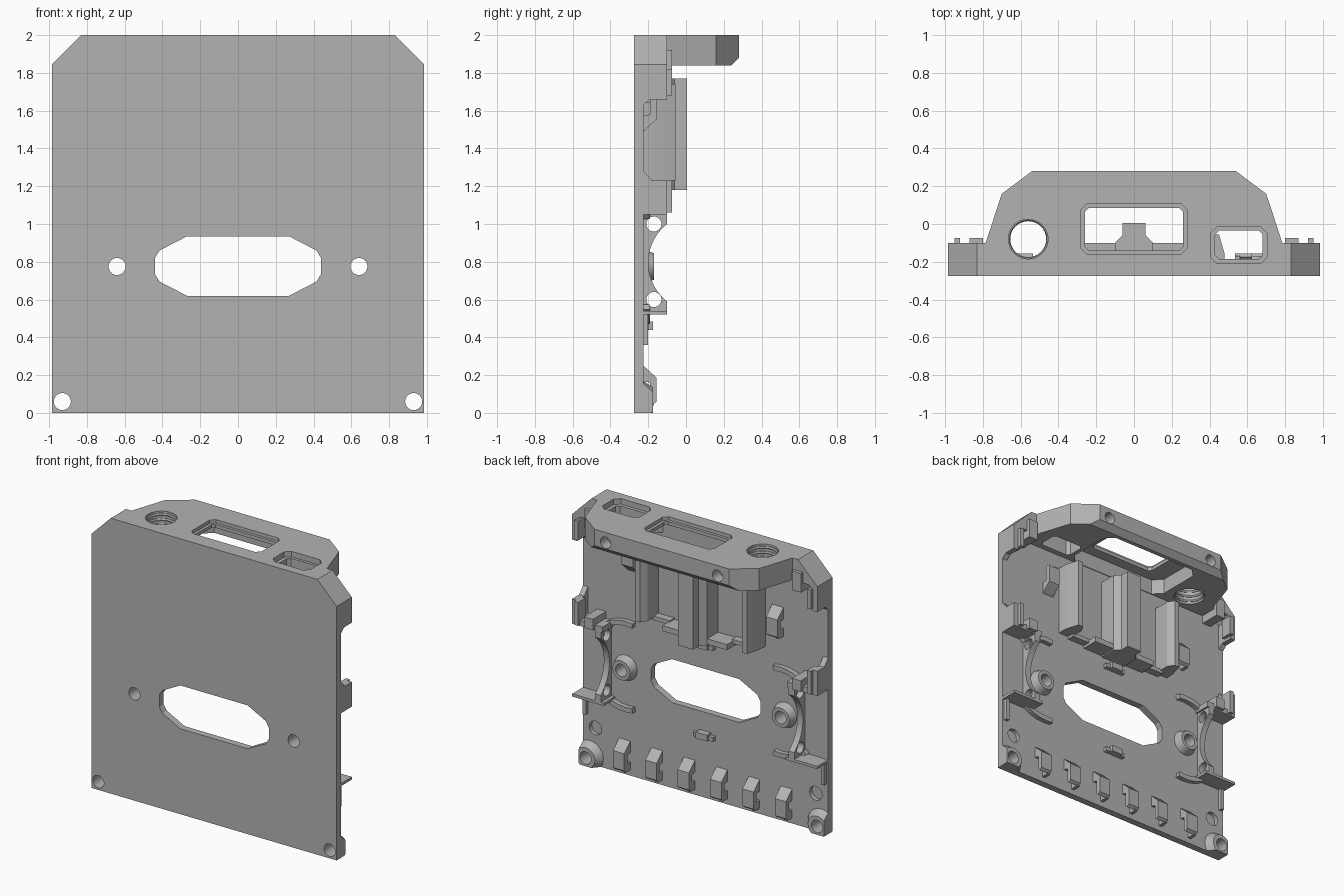
import bpy, bmesh
from math import radians, cos, sin, pi
from mathutils import Matrix

if "Cube" in bpy.data.objects:
    bpy.data.objects.remove(bpy.data.objects["Cube"])

grey = bpy.data.materials.new("grey plastic")
grey.use_nodes = True
grey.diffuse_color = (0.45, 0.45, 0.45, 1)
grey.node_tree.nodes["Principled BSDF"].inputs["Base Color"].default_value = (0.45, 0.45, 0.45, 1)

BACK = -0.225    # rear surface of the plate
SINK = -0.235    # parts overlap the plate slightly


def finish(name, bm):
    bmesh.ops.recalc_face_normals(bm, faces=bm.faces)
    me = bpy.data.meshes.new(name)
    bm.to_mesh(me)
    bm.free()
    me.materials.append(grey)
    ob = bpy.data.objects.new(name, me)
    bpy.context.collection.objects.link(ob)
    return ob


def prism(name, pts, axis, a, b):
    """Extrude a 2D profile along an axis from a to b."""
    place = {"x": lambda p, t: (t, p[0], p[1]),
             "y": lambda p, t: (p[0], t, p[1]),
             "z": lambda p, t: (p[0], p[1], t)}[axis]
    bm = bmesh.new()
    lo = [bm.verts.new(place(p, a)) for p in pts]
    hi = [bm.verts.new(place(p, b)) for p in pts]
    bm.faces.new(lo)
    bm.faces.new(hi)
    for i in range(len(pts)):
        j = (i + 1) % len(pts)
        bm.faces.new((lo[i], lo[j], hi[j], hi[i]))
    return finish(name, bm)


def rect(x0, x1, y0, y1, c=0):
    if not c:
        return [(x0, y0), (x1, y0), (x1, y1), (x0, y1)]
    return [(x0 + c, y0), (x1 - c, y0), (x1, y0 + c), (x1, y1 - c),
            (x1 - c, y1), (x0 + c, y1), (x0, y1 - c), (x0, y0 + c)]


def box(name, x0, x1, y0, y1, z0, z1):
    return prism(name, rect(x0, x1, y0, y1), "z", z0, z1)


def cone(name, x, z, y0, y1, r0, r1):
    """Round frustum lying along y."""
    bm = bmesh.new()
    bmesh.ops.create_cone(bm, cap_ends=True, segments=32, radius1=r0, radius2=r1, depth=y1 - y0,
                          matrix=Matrix.Translation((x, (y0 + y1) / 2, z)) @ Matrix.Rotation(radians(-90), 4, "X"))
    return finish(name, bm)


def circle(x, y, r, n=32):
    return [(x + r * cos(2 * pi * i / n), y + r * sin(2 * pi * i / n)) for i in range(n)]


def apply(ob, mod):
    with bpy.context.temp_override(object=ob, active_object=ob, selected_objects=[ob]):
        bpy.ops.object.modifier_apply(modifier=mod.name)


def cut(ob, cutter, op="DIFFERENCE"):
    mod = ob.modifiers.new("cut", "BOOLEAN")
    mod.operation, mod.solver, mod.object = op, "EXACT", cutter
    apply(ob, mod)
    bpy.data.objects.remove(cutter)


def mirror(ob):
    mod = ob.modifiers.new("mirror", "MIRROR")
    mod.use_mirror_merge = False
    apply(ob, mod)
    return ob


# Main plate with its openings
plate = prism("main_plate", [(-.985, 0), (.985, 0), (.985, 1.845), (.83, 2), (-.83, 2), (-.985, 1.845)],
              "y", -.275, BACK)
half = [(.27, .62), (.415, .695), (.44, .735), (.44, .82), (.415, .86), (.27, .935)]
slot = half + [(-x, z) for x, z in reversed(half)]
cut(plate, prism("slot_cutter", slot, "y", -.3, 0))
for s in (-1, 1):
    cut(plate, cone("hole_cutter", s * .64, .775, -.3, 0, .045, .045))
    cut(plate, cone("hole_cutter", s * .93, .06, -.3, 0, .045, .045))
    cut(plate, cone("recess_cutter", s * .885, .27, -.255, 0, .05, .05))

# Hollow screw bosses
for name, x, z, y1, r0, r1 in (("middle_bosses", .64, .775, -.17, .095, .07),
                               ("corner_bosses", .93, .06, -.175, .115, .075)):
    boss = cone(name, x, z, SINK, y1, r0, r1)
    cut(boss, box("bounds", 0, .985, -.3, 0, 0, 1), "INTERSECT")
    cut(boss, cone("hole_cutter", x, z, -.3, 0, .045, .045))
    mirror(boss)

# Top flange with connector openings and a pocket beneath
outline = [(.82, -.275), (.82, -.1), (.785, -.1), (.7, .16), (.54, .28)]
outline += [(-x, y) for x, y in reversed(outline)]
flange = prism("top_flange", outline, "z", 1.84, 2)
cut(flange, prism("edge_cutter", [(.24, 1.84), (.29, 1.89), (.29, 1.8), (.24, 1.8)], "x", -1, 1))
cut(flange, prism("pocket_cutter", rect(-.4, .4, -.22, .21, .06), "z", 1.8, 1.95))
cut(flange, prism("window_cutter", rect(-.26, .26, -.14, .085, .02), "z", 1.8, 2.1))
cut(flange, prism("window_lip_cutter", rect(-.28, .28, -.16, .105, .03), "z", 1.975, 2.1))
cut(flange, prism("port_cutter", rect(.43, .68, -.185, -.035, .02), "z", 1.8, 2.1))
cut(flange, prism("port_lip_cutter", rect(.405, .705, -.21, -.015, .035), "z", 1.96, 2.1))
cut(flange, prism("jack_cutter", circle(-.56, -.08, .105), "z", 1.8, 2.1))
for s in (-1, 1):
    cut(flange, cone("screw_cutter", s * .45, 1.925, .2, .3, .042, .042))

# Thread ridges in the round opening
for i in range(4):
    bpy.ops.mesh.primitive_torus_add(location=(-.56, -.08, 1.865 + i * .037), major_radius=.106,
                                     minor_radius=.011, major_segments=32, minor_segments=6)
    ring = bpy.context.object
    ring.name = "thread_ridge"
    ring.data.materials.append(grey)

# Upper corner walls and lower edge walls
mirror(prism("upper_corner_walls", [(.78, 2), (.83, 2), (.985, 1.845), (.985, 1.66), (.945, 1.66),
                                    (.945, 1.81), (.92, 1.84), (.78, 1.84)], "y", SINK, -.1))
mirror(prism("upper_wall_ramps", [(SINK, 1.62), (BACK, 1.63), (-.18, 1.67), (-.1, 1.67), (-.1, 1.7), (SINK, 1.7)],
             "x", .945, .985))
mirror(prism("lower_edge_walls", [(SINK, 1.05), (-.1, 1.05), (-.1, 1.23), (-.18, 1.23), (BACK, 1.28), (SINK, 1.28)],
             "x", .945, .985))
mirror(box("upper_shelves", .74, .985, SINK, -.1, 1.05, 1.09))
for name, x0, x1, y0, z0, z1 in (("upper_tabs", .8, .87, SINK, 1.78, 1.92), ("upper_lips", .92, .95, -.16, 1.68, 1.82),
                                 ("lower_tabs", .8, .87, SINK, 1.06, 1.14), ("lower_lips", .92, .95, -.16, 1.06, 1.23)):
    mirror(box(name, x0, x1, y0, -.075, z0, z1))

# Side brackets with a concave edge and two holes
arc = [(.06 - .26 * cos(radians(a)), .795 + .26 * sin(radians(a))) for a in range(-52, 53, 8)]
bracket = prism("side_brackets", [(SINK, .52), (-.1, .52)] + arc + [(-.1, 1.06), (SINK, 1.06)], "x", .755, .8)
for z in (.6, 1):
    cut(bracket, prism("hole_cutter", circle(-.17, z, .04, 24), "x", .7, .9))
mirror(bracket)
mirror(box("lower_shelves", .73, .985, SINK, -.1, .52, .54))
mirror(box("edge_bars", .945, .97, SINK, -.2, .36, .53))

# Curved ridges above and below the middle bosses
for name, s in (("upper_ridges", 1), ("lower_ridges", -1)):
    angles = [radians(a) for a in range(50, 101, 10)]
    ridge = [(.62 + r * cos(a), .8 + s * r * sin(a))
             for r, seq in ((.33, angles), (.295, angles[::-1])) for a in seq]
    mirror(prism(name, ridge, "y", SINK, -.19))

# Cable clips
hook = [(SINK, .255), (BACK, .25), (-.155, .185), (-.155, .06), (-.175, .045), (-.19, .06), (-.19, .16), (SINK, .17)]


def clip(name, x, dz, flip=1):
    prism(name, [(y, dz + flip * z) for y, z in hook], "x", x - .045, x + .045)
    lo, hi = sorted((dz + flip * .04, dz + flip * .1))
    box(name + "_stop", x - .045, x - .02, SINK, -.17, lo, hi)


for i in range(6):
    clip("bottom_clip", -.65 + i * .26, 0)
clip("upper_left_clip", .58, 1.74, -1)
clip("upper_right_clip", -.58, 1.3)

# Central holder: ribs, floor and end stops
prism("centre_rib", [(-.1, SINK), (.1, SINK), (.1, -.1), (.06, -.06), (.06, .005), (-.06, .005), (-.06, -.06), (-.1, -.1)],
      "z", 1.18, 1.77)
mirror(prism("side_ribs", [(.38, SINK), (.48, SINK), (.48, -.16), (.45, -.055), (.41, -.055), (.38, -.1)],
             "z", 1.23, 1.74))
mirror(box("holder_stops", .09, .26, SINK, -.1, 1.19, 1.23))
mirror(box("holder_ledges", .25, .4, SINK, -.17, 1.21, 1.24))

# Small retaining bars
for name, z in (("upper_bar", 1.1), ("lower_bar", .44)):
    box(name, -.08, .08, SINK, -.195, z, z + .03)
    box(name + "_lip", -.045, .045, SINK, -.175, z, z + .045)

# Smooth round parts while keeping edges sharp
for ob in bpy.context.scene.objects:
    ob.select_set(ob.type == "MESH")
    bpy.context.view_layer.objects.active = ob
bpy.ops.object.shade_smooth_by_angle(angle=radians(25))
